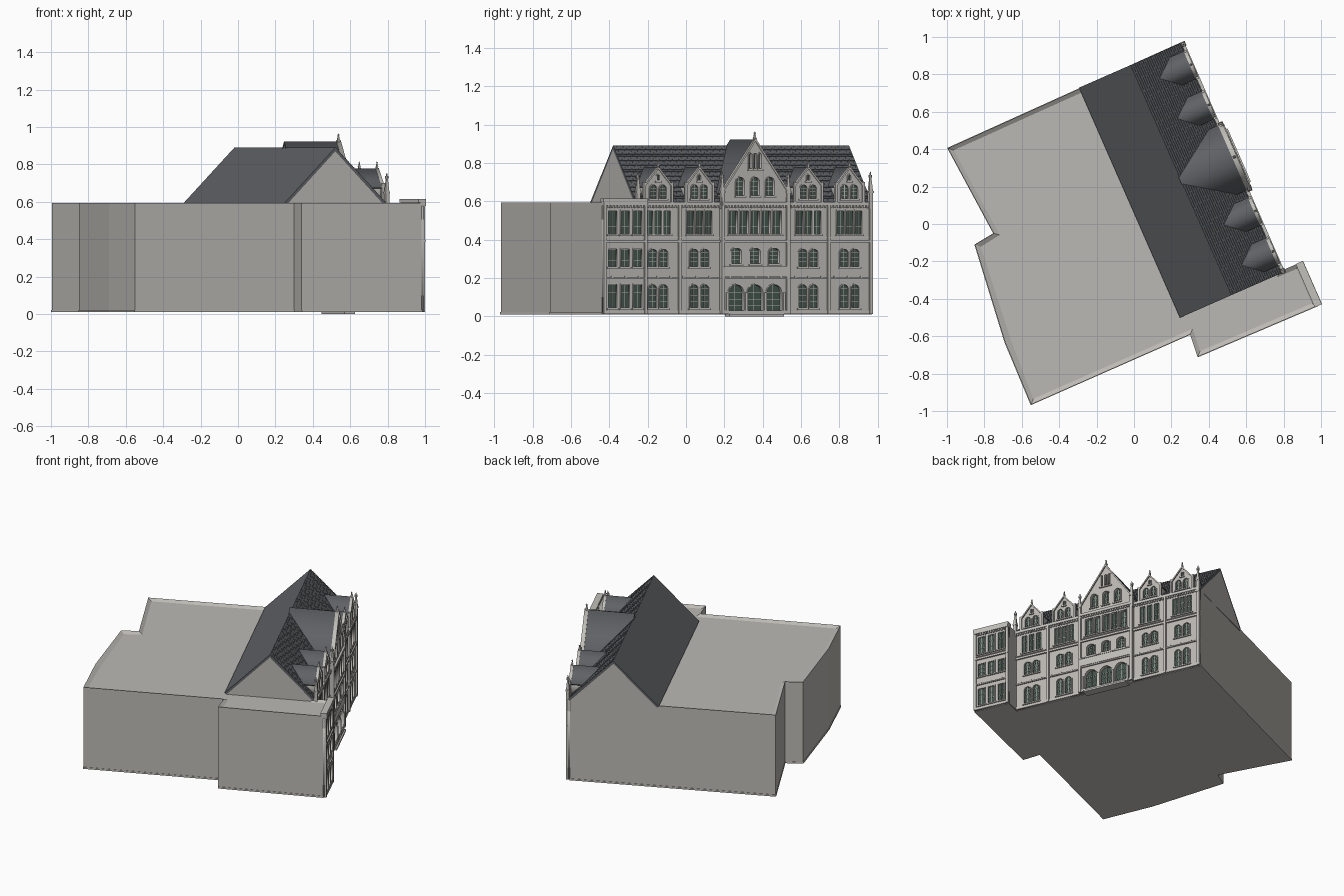
import bpy, bmesh, math
from mathutils import Matrix, Vector

if "Cube" in bpy.data.objects:
    bpy.data.objects.remove(bpy.data.objects["Cube"])

# Facade frame: s along the facade, z up, n outward
U = Vector((-0.402, 0.916, 0)).normalized()
Z = Vector((0, 0, 1))
N = U.cross(Z)
P0 = Vector((0.795, -0.26, 0))

def frame(a, b, c, o):
    m = Matrix((a, b, c)).transposed().to_4x4()
    m.translation = o
    return m

FAC = frame(U, Z, N, P0)
SLOPE = frame(U, (Z - N).normalized(), (Z + N).normalized(), P0 + Z * 0.59)
LEN, C = 1.343, 0.67

def mat(name, r, g, b):
    m = bpy.data.materials.new(name)
    m.diffuse_color = (r, g, b, 1)
    m.use_nodes = True
    m.node_tree.nodes["Principled BSDF"].inputs["Base Color"].default_value = m.diffuse_color
    return m

WALL = mat("stone", 0.50, 0.485, 0.455)
TRIM = mat("trim_stone", 0.54, 0.525, 0.49)
FLAT = mat("flat_roofing", 0.14, 0.155, 0.155)
SLATE = mat("slate", 0.115, 0.12, 0.13)
GLASS = mat("glass", 0.055, 0.085, 0.07)

def add(name, me, *mats):
    me.name = name
    me.materials.clear()
    for m in mats:
        me.materials.append(m)
    ob = bpy.data.objects.new(name, me)
    bpy.context.collection.objects.link(ob)
    return ob

def from_bm(name, bm, *mats):
    me = bpy.data.meshes.new(name)
    bm.to_mesh(me)
    bm.free()
    return add(name, me, *mats)

def panel(name, outlines, n0, n1, m):
    """Filled 2D outlines (inner ones become holes) extruded from n0 to n1."""
    cu = bpy.data.curves.new(name, 'CURVE')
    cu.dimensions, cu.fill_mode, cu.extrude = '2D', 'BOTH', (n1 - n0) / 2
    for pts in outlines:
        sp = cu.splines.new('POLY')
        sp.points.add(len(pts) - 1)
        for p, (x, y) in zip(sp.points, pts):
            p.co = (x, y, 0, 1)
        sp.use_cyclic_u = True
    tmp = bpy.data.objects.new("tmp", cu)
    bpy.context.collection.objects.link(tmp)
    dg = bpy.context.evaluated_depsgraph_get()
    me = bpy.data.meshes.new_from_object(tmp.evaluated_get(dg))
    bpy.data.objects.remove(tmp)
    me.transform(FAC @ Matrix.Translation((0, 0, (n0 + n1) / 2)))
    return add(name, me, m)

def boxes(name, items, m, M=FAC):
    """Boxes given as (s0, s1, z0, z1, n0, n1)."""
    bm = bmesh.new()
    for a, b, c, d, e, f in items:
        T = Matrix.Translation(((a + b) / 2, (c + d) / 2, (e + f) / 2)) @ Matrix.Diagonal((b - a, d - c, f - e, 1))
        bmesh.ops.create_cube(bm, size=1, matrix=M @ T)
    return from_bm(name, bm, m)

def solid(pts, vec):
    bm = bmesh.new()
    f = bm.faces.new([bm.verts.new(p) for p in pts])
    r = bmesh.ops.extrude_face_region(bm, geom=[f])
    bmesh.ops.translate(bm, vec=vec, verts=[v for v in r['geom'] if isinstance(v, bmesh.types.BMVert)])
    bmesh.ops.recalc_face_normals(bm, faces=bm.faces)
    return bm

def L(s, n, z=0):
    return FAC @ Vector((s, z, n))

def outline(cx, z0, z1, w, rise, e=0):
    h = w / 2 + e
    pts = [(cx - h, z0 - e), (cx + h, z0 - e)]
    if not rise:
        return pts + [(cx + h, z1 + e), (cx - h, z1 + e)]
    return pts + [(cx + h * math.cos(math.pi * i / 10), z1 - rise + (rise + e) * math.sin(math.pi * i / 10))
                  for i in range(11)]

def facade(name, outer, wins, n0, n1):
    """Wall skin with openings, window surrounds, glass and glazing bars."""
    panel(name + "_wall", [outer] + [outline(*w) for w in wins], n0, n1, WALL)
    panel(name + "_window_surrounds", [o for w in wins for o in (outline(*w, 0.006), outline(*w))], n1, n1 + 0.005, TRIM)
    g = n0 + 0.006
    panel(name + "_glass", [outline(*w, 0.001) for w in wins], n0, g, GLASS)
    bars = []
    for cx, z0, z1, w, rise in wins:
        bars.append((cx - w / 2 - 0.01, cx + w / 2 + 0.01, z0 - 0.011, z0 - 0.004, n1, n1 + 0.009))
        if w > 0.03:
            bars.append((cx - 0.0015, cx + 0.0015, z0, z1, g, g + 0.003))
            top = z1 - rise
            bars += [(cx - w / 2, cx + w / 2, z - 0.001, z + 0.001, g, g + 0.003)
                     for z in (z0 + (top - z0) / 3, z0 + (top - z0) * 2 / 3, top)]
    boxes(name + "_sills_and_glazing_bars", bars, TRIM)

def row(c, n, pitch, z0, z1, w, rise=0):
    return [(c + (i - (n - 1) / 2) * pitch, z0, z1, w, rise) for i in range(n)]

def rect(a, b, c, d):
    return [(a, c), (b, c), (b, d), (a, d)]

# Main body with low rim around a flat roof
foot = [L(LEN, -0.012), L(0.012, -0.012), L(0.012, 0.1), L(-0.237, 0.1)] + [
    Vector((x, y, 0)) for x, y in ((0.34, -0.71), (0.30, -0.59), (-0.55, -0.965), (-0.69, -0.63),
                                   (-0.85, -0.11), (-0.75, -0.05), (-0.995, 0.405))]
bm = solid([p + Z * 0.012 for p in foot], Z * 0.582)
top = max(bm.faces, key=lambda f: f.calc_center_median().z)
bmesh.ops.inset_region(bm, faces=[top], thickness=0.033)
bmesh.ops.translate(bm, vec=(0, 0, -0.014), verts=top.verts)
top.material_index = 1
from_bm("main_body", bm, WALL, FLAT)
from_bm("plinth", solid([Vector((p.x * 1.004, p.y * 1.004, 0.01)) for p in foot], Z * 0.012), TRIM)

# Steep roof: attic with stone gable ends, slate covering, tile courses
attic = [(-.012, .575), (-.012, .58), (-.3, .87), (-.588, .58), (-.588, .575)]
from_bm("attic_gable_ends", solid([L(0, n, z) for n, z in attic], U * LEN), WALL)
cover = [(0, .59), (-.3, .89), (-.6, .59), (-.588, .58), (-.3, .87), (-.012, .58)]
from_bm("steep_roof", solid([L(0, n, z) for n, z in cover], U * LEN), SLATE)
tiles, rows, pitch = [], 26, 0.036
for r in range(rows):
    t = r * 0.424 / rows
    for i in range(39):
        a = (i - 0.5 * (r % 2)) * pitch
        a, b = max(a, 0), min(a + pitch - 0.003, LEN)
        if b > a:
            tiles.append((a, b, t + 0.002, t + 0.424 / rows, -0.002, 0.002))
boxes("roof_tiles", tiles, SLATE, SLOPE)

# Side bays
BAYS = [C + k for k in (-0.545, -0.31, 0.31, 0.545)]
def bay(c):
    return (row(c, 2, .062, .045, .165, .045, .022) + row(c, 2, .062, .26, .35, .045, .018)
            + row(c, 3, .051, .43, .55, .037))
facade("south_bays", rect(0, C - .19, .012, .59), bay(BAYS[0]) + bay(BAYS[1]), -.012, 0)
facade("north_bays", rect(C + .19, LEN, .012, .59), bay(BAYS[2]) + bay(BAYS[3]), -.012, 0)

# Wing front
WC = -0.1125
facade("wing", rect(-.237, .012, .012, .594),
       [w for z0, z1 in ((.045, .165), (.26, .35), (.43, .55)) for w in row(WC, 3, .072, z0, z1, .046)], .1, .112)

# Centre bay with tall gable
def house(c, h, z0, ze, za):
    return [(c - h, z0), (c + h, z0), (c + h, ze), (c, za), (c - h, ze)]
def chevron(c, h, ze, za, t):
    return [(c - h, ze), (c, za), (c + h, ze), (c + h, ze + t), (c, za + t), (c - h, ze + t)]
centre = (row(C, 3, .108, .025, .165, .085, .0425) + row(C, 3, .108, .275, .355, .055, .015)
          + row(C, 5, .0625, .43, .55, .046) + row(C, 3, .085, .63, .725, .045, .0225)
          + row(C, 3, .027, .77, .85, .013, .006))
facade("centre_bay", house(C, .19, .012, .64, .915), centre, -.008, .018)
panel("centre_gable_body", [house(C, .185, .575, .64, .91)], -.3, -.008, WALL)
panel("centre_bay_backing", [rect(C - .19, C + .19, .012, .594)], -.014, -.008, WALL)
panel("centre_gable_roof", [chevron(C, .19, .635, .911, .012)], -.305, .0, SLATE)
panel("centre_gable_coping", [chevron(C, .194, .632, .913, .016)], .0, .026, TRIM)

# Small dormers
for i, c in enumerate(BAYS):
    nm = "dormer_%d" % (i + 1)
    facade(nm, house(c, .075, .585, .68, .77), row(c, 2, .054, .615, .685, .036, .018) + [(c, .71, .738, .014, .007)], -.012, 0)
    panel(nm + "_body", [house(c, .073, .58, .68, .765)], -.2, -.012, WALL)
    panel(nm + "_roof", [chevron(c, .082, .672, .768, .01)], -.21, -.01, SLATE)
    panel(nm + "_coping", [chevron(c, .082, .67, .768, .013)], -.01, .008, TRIM)
    boxes(nm + "_corner_posts", [(c + k * .078 - .006, c + k * .078 + .006, .59, .70, -.008, .008) for k in (-1, 1)], TRIM)

# Pilasters, string courses, cornices, dentils
trim = []
for k in (-.664, -.424, .424, .664):
    trim.append((C + k - .008, C + k + .008, .012, .59, 0, .013))
for k in (-.186, .186):
    trim.append((C + k - .009, C + k + .009, .012, .62, 0, .03))
for s in (-.229, .004):
    trim.append((s - .008, s + .008, .012, .59, .11, .121))
SPANS = ((0, C - .19, 0), (C + .19, LEN, 0), (C - .19, C + .19, .018), (-.237, .012, .112))
dentils = []
for a, b, n in SPANS:
    trim += [(a, b, .012, .03, n, n + .007), (a, b, .194, .202, n, n + .009), (a, b, .384, .398, n, n + .011),
             (a, b, .408, .413, n, n + .006), (a, b, .578, .597, n - .02, n + .013)]
    k = int((b - a) / .018)
    for i in range(k):
        s = a + (i + .5) * (b - a) / k
        dentils.append((s - .005, s + .005, .565, .579, n, n + .009))
        if i % 4 == 2:
            dentils.append((s - .004, s + .004, .203, .211, n, n + .007))
trim.append((-.239, .014, .597, .615, .082, .124))
boxes("pilasters_and_string_courses", trim, TRIM)
boxes("dentils", dentils, TRIM)

# Balcony parapet and entrance
boxes("balcony_parapet", [(C - .178, C + .178, .204, .258, .016, .028), (C - .182, C + .182, .256, .263, .014, .032)], TRIM)
boxes("entrance_steps", [(C - .155, C + .155, 0, .012, -.02, .04), (C - .145, C + .145, .01, .022, -.02, .03)], TRIM)
boxes("entrance_columns", [(C + k * .054 - .005, C + k * .054 + .005, .02, .125, .018, .028) for k in (-3, -1, 1, 3)], TRIM)

# Pinnacles and finials
def spike(bm, s, n, z0, z1, r):
    h = z1 - z0
    def cone(za, zb, r1, r2, seg):
        M = Matrix.Translation(L(s, n, (za + zb) / 2)) @ Matrix.Rotation(math.atan2(N.y, N.x) + math.pi / 4, 4, 'Z')
        bmesh.ops.create_cone(bm, cap_ends=True, segments=seg, radius1=r1, radius2=r2, depth=zb - za, matrix=M)
    cone(z0, z0 + h * .45, r, r, 4)
    cone(z0 + h * .43, z0 + h * .48, r * 1.3, r * 1.3, 4)
    cone(z0 + h * .48, z1, r, r * .15, 4)
    cone(z1 - h * .16, z1 - h * .09, r * .7, r * .7, 8)

bm = bmesh.new()
for k in (-.662, .662):
    spike(bm, C + k, .004, .56, .755, .015)
for k in (-.188, .188):
    spike(bm, C + k, .016, .56, .755, .015)
from_bm("pinnacles", bm, TRIM)
bm = bmesh.new()
spike(bm, C, .012, .90, .965, .009)
for c in BAYS:
    spike(bm, c, -.002, .765, .815, .007)
from_bm("gable_finials", bm, TRIM)
